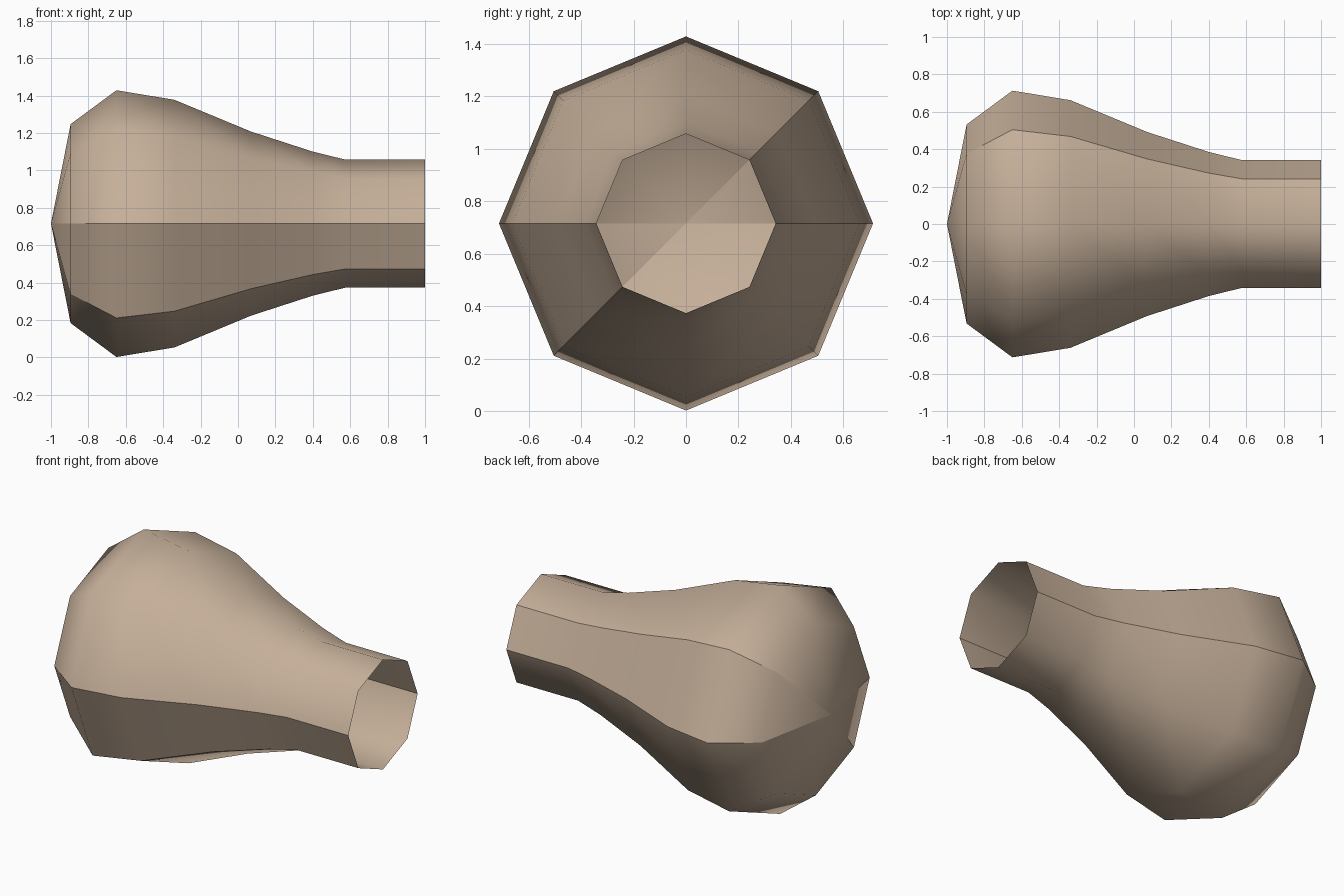
import bpy, bmesh, math

if "Cube" in bpy.data.objects:
    bpy.data.objects.remove(bpy.data.objects["Cube"])

SIDES = 8
AXIS_Z = 0.715
# (x, radius) along the bulb, from the closed end to the open neck
PROFILE = [(-0.895, 0.532), (-0.65, 0.713), (-0.34, 0.662),
           (0.07, 0.492), (0.4, 0.385), (0.575, 0.342), (1.0, 0.342)]
SEAMS = {0, 1, 4, 5}  # lengthwise edges that stay sharp

mat = bpy.data.materials.new("warm tan")
mat.diffuse_color = (0.56, 0.43, 0.32, 1)
mat.use_nodes = True
mat.node_tree.nodes["Principled BSDF"].inputs["Base Color"].default_value = mat.diffuse_color

bm = bmesh.new()
tip = bm.verts.new((-1, 0, AXIS_Z))
rings = []
for x, r in PROFILE:
    ring = []
    for i in range(SIDES):
        a = 2 * math.pi * i / SIDES
        ring.append(bm.verts.new((x, r * math.cos(a), AXIS_Z + r * math.sin(a))))
    rings.append(ring)

# Closed rounded end, then the open-ended shell
for i in range(SIDES):
    j = (i + 1) % SIDES
    bm.faces.new((tip, rings[0][j], rings[0][i]))
    for a, b in zip(rings, rings[1:]):
        bm.faces.new((a[i], a[j], b[j], b[i]))
bmesh.ops.recalc_face_normals(bm, faces=bm.faces)

# Smooth shading with sharp lengthwise seams
for f in bm.faces:
    f.smooth = True
for i in SEAMS:
    line = [tip] + [ring[i] for ring in rings]
    for a, b in zip(line, line[1:]):
        bm.edges.get((a, b)).smooth = False

mesh = bpy.data.meshes.new("bulb_shell")
bm.to_mesh(mesh)
bm.free()
mesh.materials.append(mat)
bpy.context.collection.objects.link(bpy.data.objects.new("bulb_shell", mesh))
